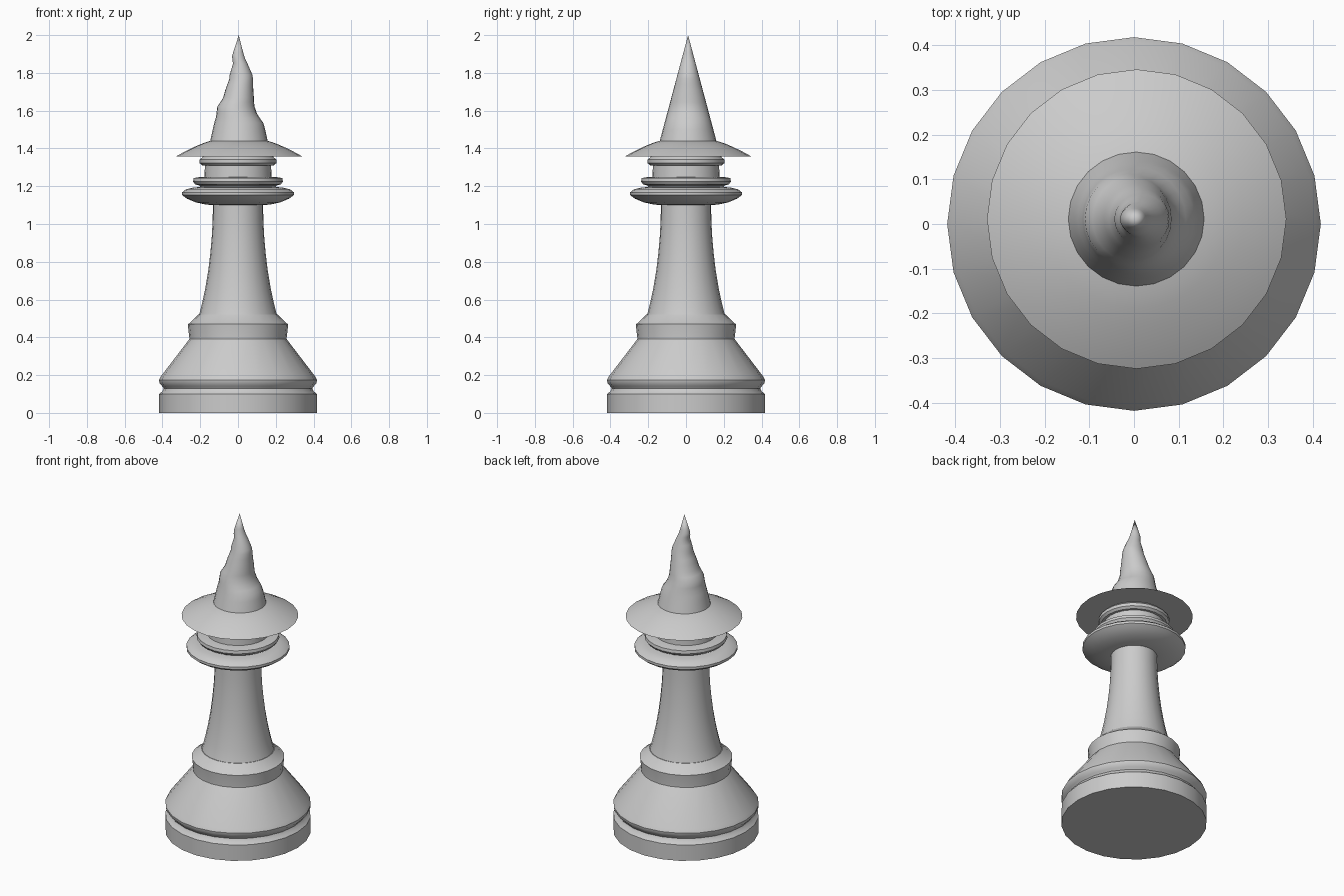
import bpy, bmesh, math

SIDES = 24


def loft(name, rings, angle):
    """Skin a stack of elliptical rings (z, rx, ry, cx, cy); zero radius makes a point."""
    bm = bmesh.new()
    loops = []
    for z, rx, ry, cx, cy in rings:
        if rx == 0:
            loops.append([bm.verts.new((cx, cy, z))] * SIDES)
        else:
            loops.append([bm.verts.new((cx + rx * math.cos(2 * math.pi * i / SIDES),
                                        cy + ry * math.sin(2 * math.pi * i / SIDES), z))
                          for i in range(SIDES)])
    for low, high in zip(loops, loops[1:]):
        for i in range(SIDES):
            j = (i + 1) % SIDES
            bm.faces.new(dict.fromkeys((low[i], low[j], high[j], high[i])))
    for end in (loops[0], loops[-1]):
        if end[0] is not end[1]:
            bm.faces.new(end)
    bmesh.ops.recalc_face_normals(bm, faces=bm.faces)
    mesh = bpy.data.meshes.new(name)
    bm.to_mesh(mesh)
    bm.free()
    ob = bpy.data.objects.new(name, mesh)
    bpy.context.collection.objects.link(ob)
    bpy.ops.object.select_all(action='DESELECT')
    ob.select_set(True)
    bpy.context.view_layer.objects.active = ob
    bpy.ops.object.shade_smooth_by_angle(angle=math.radians(angle))
    return ob


def lathe(name, profile, angle=35):
    return loft(name, [(z, r, r, 0, 0) for r, z in profile], angle)


# Foot with groove, bead, slope and flared step
lathe("base", [(.417, 0), (.417, .10), (.40, .115), (.393, .13), (.402, .142),
               (.416, .158), (.418, .175), (.407, .195), (.258, .39),
               (.258, .40), (.266, .47), (.252, .478), (.21, .52)])

# Concave stem
lathe("stem", [(.21, .51), (.203, .53), (.188, .59), (.173, .66), (.158, .75),
               (.147, .84), (.139, .93), (.134, 1.02), (.133, 1.12)])

# Collar rings and neck
lathe("collar", [(.13, 1.10), (.17, 1.103), (.225, 1.115), (.272, 1.135),
                 (.296, 1.153), (.296, 1.168), (.275, 1.184), (.235, 1.193),
                 (.20, 1.196), (.205, 1.204), (.227, 1.21), (.238, 1.225),
                 (.235, 1.243), (.215, 1.247), (.178, 1.25), (.175, 1.31),
                 (.19, 1.31), (.203, 1.322), (.203, 1.342), (.19, 1.352), (.18, 1.37)])

# Hat: brim, then a crumpled crown whose rings slide sideways
HX, HY = .006, .011
brim = [(1.357, .335), (1.367, .318), (1.385, .285), (1.407, .24),
        (1.424, .20), (1.434, .172)]
crown = [(1.44, .152, .005), (1.50, .139, .005), (1.535, .130, .004),
         (1.56, .117, -.001), (1.585, .107, -.007), (1.62, .099, -.011),
         (1.645, .089, -.004), (1.67, .081, .003), (1.71, .074, .007),
         (1.74, .068, .012), (1.77, .062, .017), (1.79, .060, .016),
         (1.82, .049, .014), (1.85, .038, .012), (1.87, .035, .005),
         (1.89, .032, .001), (1.91, .026, .001), (2.0, 0, .004)]
rings = [(z, r, r, HX, HY) for z, r in brim]
rings += [(z, r, .15 * (2 - z) / .56, cx, HY) for z, r, cx in crown]
loft("pointed_hat", rings, 50)
